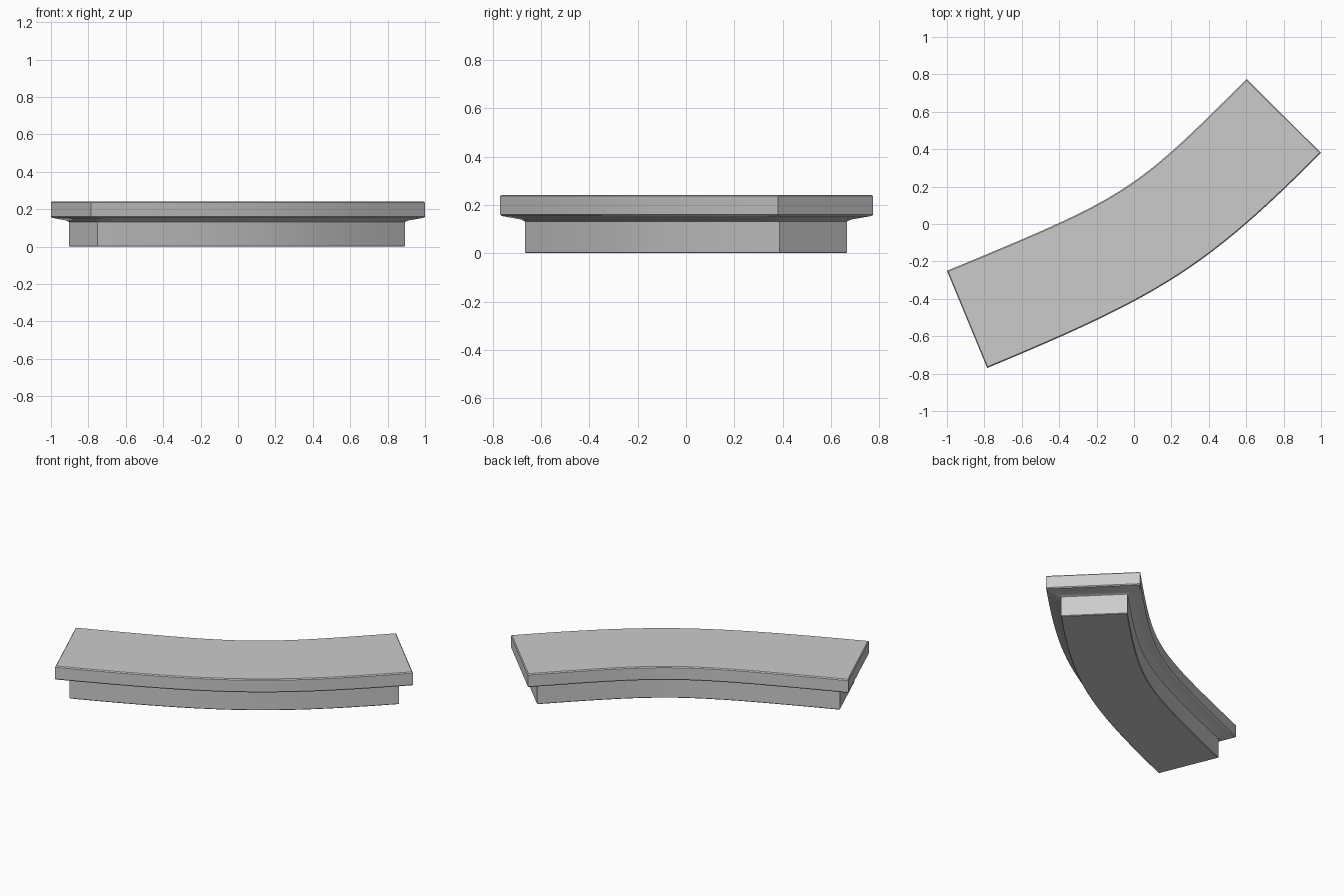
import bpy
import bmesh
from mathutils import Vector

if "Cube" in bpy.data.objects:
    bpy.data.objects.remove(bpy.data.objects["Cube"])

STEPS = 24

# One grey stone material
stone = bpy.data.materials.new("grey_stone")
stone.use_nodes = True
GREY = (0.6, 0.6, 0.6, 1)
stone.diffuse_color = GREY
stone.node_tree.nodes["Principled BSDF"].inputs["Base Color"].default_value = GREY


def bend(start, corner, end, pull):
    """Curve from start to end, drawn towards the corner where the end tangents meet."""
    a, x, b = Vector(start), Vector(corner), Vector(end)
    c, d = a.lerp(x, pull), b.lerp(x, pull)
    points = []
    for i in range(STEPS + 1):
        t = i / STEPS
        s = 1 - t
        points.append(a * s**3 + c * (3 * s * s * t) + d * (3 * s * t * t) + b * t**3)
    return points


# Long edges of the curved plan
front_edge = bend((-0.785, -0.77), (0.3, -0.32), (1, 0.38), 0.87)
back_edge = bend((-1, -0.25), (-0.019, 0.156), (0.602, 0.775), 0.99)


def outline(side_inset, end_inset):
    """Front and back edge points, drawn in from the sides and the ends."""
    front, back = [], []
    for i, (f, b) in enumerate(zip(front_edge, back_edge)):
        across = (b - f).normalized()
        along = Vector((across.y, -across.x)) * end_inset * (1 - 2 * i / STEPS)
        front.append(f + across * side_inset + along)
        back.append(b - across * side_inset + along)
    return front, back


def loft(name, levels):
    """Stack plan outlines given as (height, side inset, end inset)."""
    bm = bmesh.new()
    rings = []
    for z, side, end in levels:
        front, back = outline(side, end)
        rings.append([bm.verts.new((p.x, p.y, z)) for p in front + back[::-1]])
    count = len(rings[0])
    for low, high in zip(rings, rings[1:]):
        for i in range(count):
            j = (i + 1) % count
            bm.faces.new((low[i], low[j], high[j], high[i]))
    # Caps are strips running across the width
    for ring in (rings[0], rings[-1]):
        for i in range(STEPS):
            bm.faces.new((ring[i], ring[i + 1], ring[count - 2 - i], ring[count - 1 - i]))
    bmesh.ops.recalc_face_normals(bm, faces=bm.faces)
    mesh = bpy.data.meshes.new(name)
    bm.to_mesh(mesh)
    bm.free()
    mesh.materials.append(stone)
    obj = bpy.data.objects.new(name, mesh)
    bpy.context.collection.objects.link(obj)
    bpy.ops.object.select_all(action="DESELECT")
    obj.select_set(True)
    bpy.context.view_layer.objects.active = obj
    bpy.ops.object.shade_smooth_by_angle(angle=0.35)


# Narrow footing
loft("curved_base", [(0, 0.086, 0.074), (0.004, 0.082, 0.07), (0.134, 0.082, 0.07)])

# Overhanging slab with a flared underside and softened top rim
loft("curved_top_slab", [
    (0.132, 0.082, 0.07),
    (0.14, 0.068, 0.058),
    (0.154, 0.006, 0.005),
    (0.16, 0, 0),
    (0.236, 0, 0),
    (0.242, 0.006, 0.005),
])
